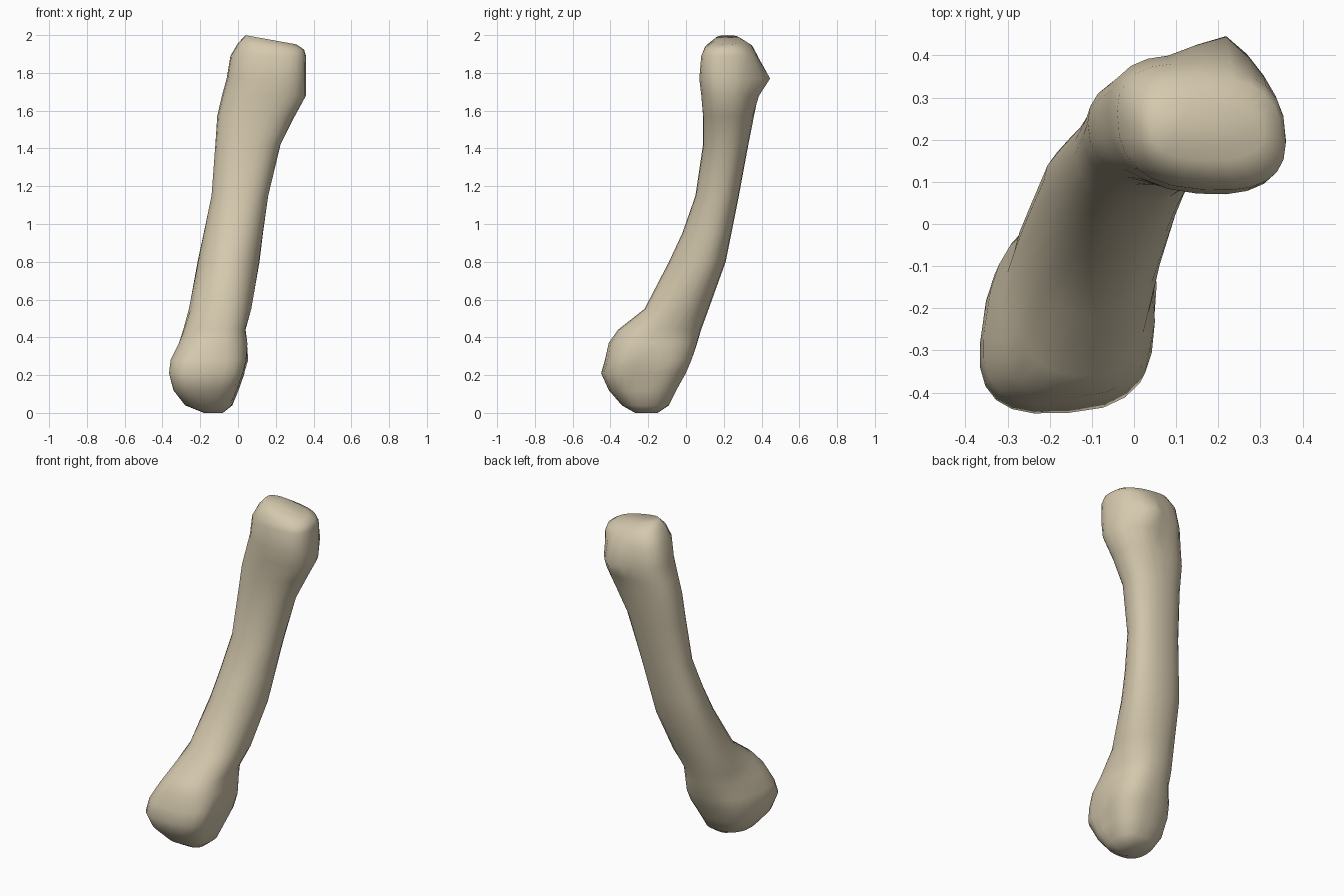
import bpy
import bmesh
from math import sin, cos, pi, radians, copysign
from mathutils import Vector

default_cube = bpy.data.objects.get("Cube")
if default_cube:
    bpy.data.objects.remove(default_cube, do_unlink=True)

SIDES = 24

# Cross-sections: height, left/right edge, front/back edge,
# twist in degrees, wedge (positive is wider in front), roundness
sections = [
    (0.0, -0.18, -0.08, -0.27, -0.15, 0, 0, 0.9),
    (0.04, -0.28, -0.03, -0.34, -0.09, 5, 0, 0.8),
    (0.12, -0.34, 0.01, -0.41, -0.05, 8, 0.05, 0.76),
    (0.21, -0.36, 0.05, -0.45, 0.0, 9, 0.1, 0.74),
    (0.28, -0.35, 0.06, -0.43, 0.03, 9, 0.12, 0.75),
    (0.37, -0.31, 0.05, -0.41, 0.06, 5, 0.1, 0.8),
    (0.44, -0.29, 0.04, -0.36, 0.08, 0, 0, 0.85),
    (0.55, -0.26, 0.07, -0.22, 0.12, 0, -0.1, 0.92),
    (0.8, -0.21, 0.11, -0.09, 0.21, 0, -0.2, 0.92),
    (0.95, -0.18, 0.13, -0.02, 0.24, 0, -0.15, 0.9),
    (1.15, -0.14, 0.16, 0.05, 0.28, 0, -0.1, 0.9),
    (1.42, -0.12, 0.225, 0.09, 0.33, 0, 0, 0.9),
    (1.57, -0.11, 0.3, 0.09, 0.36, -5, 0, 0.86),
    (1.68, -0.085, 0.36, 0.08, 0.38, -8, 0, 0.85),
    (1.77, -0.06, 0.36, 0.07, 0.4, -10, 0, 0.83),
    (1.89, -0.04, 0.36, 0.08, 0.38, -10, 0, 0.77),
    (1.94, 0.0, 0.35, 0.1, 0.35, -8, 0, 0.78),
    (1.975, 0.04, 0.31, 0.15, 0.29, 0, 0, 0.85),
]


def rounded(value, power):
    """Circle coordinate, squarer as the power falls."""
    return copysign(abs(value) ** power, value)


def add_ring(bm, z, left, right, front, back, twist, wedge, power):
    centre_x, centre_y = (left + right) / 2, (front + back) / 2
    half_x, half_y = (right - left) / 2, (back - front) / 2
    ring = []
    for i in range(SIDES):
        angle = 2 * pi * i / SIDES
        depth = rounded(sin(angle + radians(twist)), power)
        across = rounded(cos(angle), power) * (1 - wedge * depth)
        ring.append(bm.verts.new((centre_x + half_x * across,
                                  centre_y + half_y * depth, z)))
    return ring


def press(bm, spot, push, radius):
    """Push nearby surface to form a soft hollow or bump."""
    for v in bm.verts:
        falloff = 1 - (v.co - Vector(spot)).length / radius
        if falloff > 0:
            v.co += Vector(push) * falloff


def slant(ring, slope):
    """Tilt a ring down towards +x about its middle."""
    middle = sum(v.co.x for v in ring) / len(ring)
    for v in ring:
        v.co.z -= slope * (v.co.x - middle)


# Bone: loft the rings from the rounded head up through the shaft to the base
bm = bmesh.new()
rings = [add_ring(bm, *section) for section in sections]
for lower, upper in zip(rings, rings[1:]):
    for i in range(SIDES):
        j = (i + 1) % SIDES
        bm.faces.new((lower[i], lower[j], upper[j], upper[i]))
bm.faces.new(list(reversed(rings[0])))
bm.faces.new(rings[-1])

# Slanted joint face on the top
slant(rings[-2], 0.1)
slant(rings[-1], 0.18)

# Bump on the back of the base, and hollow on the side of the head
press(bm, (0.22, 0.39, 1.77), (0, 0.06, 0), 0.13)
press(bm, (0.04, -0.25, 0.2), (-0.04, 0, 0), 0.12)

bmesh.ops.recalc_face_normals(bm, faces=bm.faces)
mesh = bpy.data.meshes.new("long_bone")
bm.to_mesh(mesh)
bm.free()
bone = bpy.data.objects.new("long_bone", mesh)
bpy.context.collection.objects.link(bone)

# Bone colour
colour = (0.66, 0.58, 0.42, 1)
material = bpy.data.materials.new("bone_beige")
material.use_nodes = True
material.diffuse_color = colour
material.node_tree.nodes["Principled BSDF"].inputs["Base Color"].default_value = colour
mesh.materials.append(material)

# Smooth surface
bpy.ops.object.select_all(action="DESELECT")
bone.select_set(True)
bpy.context.view_layer.objects.active = bone
bpy.ops.object.shade_smooth_by_angle(angle=radians(70))
